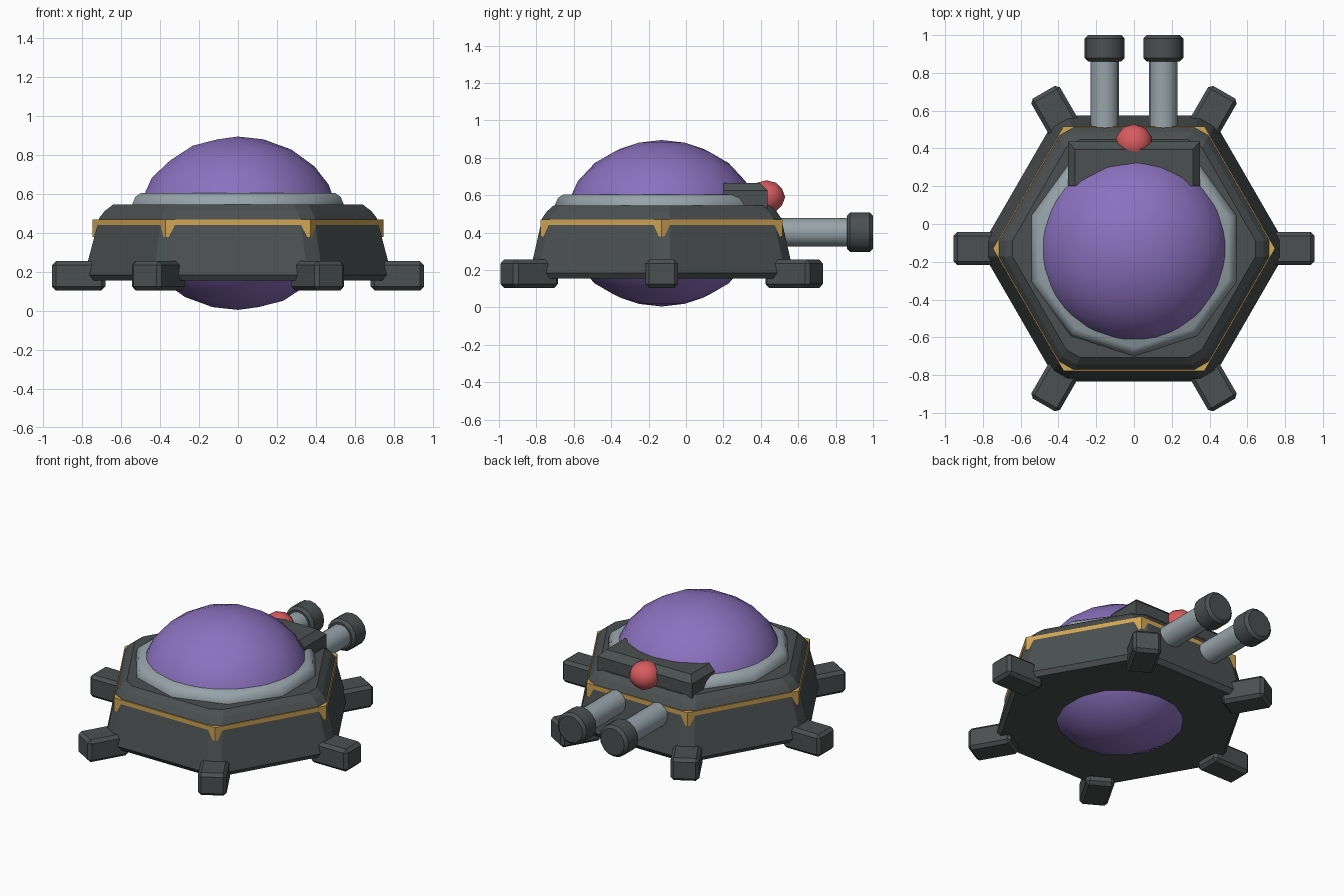
import bpy, bmesh, math
from mathutils import Matrix, Vector

cube = bpy.data.objects.get("Cube")
if cube:
    bpy.data.objects.remove(cube, do_unlink=True)

CY = -0.13  # hull centre on y


def material(name, rgb):
    m = bpy.data.materials.new(name)
    m.use_nodes = True
    m.diffuse_color = (*rgb, 1)
    bsdf = next(n for n in m.node_tree.nodes if n.type == "BSDF_PRINCIPLED")
    bsdf.inputs["Base Color"].default_value = (*rgb, 1)
    return m


DARK = material("dark_grey", (0.07, 0.08, 0.08))
STEEL = material("light_grey", (0.31, 0.37, 0.40))
PURPLE = material("purple", (0.26, 0.165, 0.52))
GOLD = material("gold", (0.63, 0.38, 0.09))
RED = material("red", (0.68, 0.105, 0.115))


def finish(bm, name, mat, bevel=0, smooth=None):
    bmesh.ops.recalc_face_normals(bm, faces=bm.faces)
    me = bpy.data.meshes.new(name)
    bm.to_mesh(me)
    bm.free()
    me.materials.append(mat)
    ob = bpy.data.objects.new(name, me)
    bpy.context.collection.objects.link(ob)
    if bevel:
        mod = ob.modifiers.new("bevel", "BEVEL")
        mod.width, mod.segments = bevel, 1
        mod.limit_method, mod.angle_limit = "ANGLE", math.radians(40)
    if smooth:
        bpy.ops.object.select_all(action="DESELECT")
        ob.select_set(True)
        bpy.context.view_layer.objects.active = ob
        bpy.ops.object.shade_smooth_by_angle(angle=math.radians(smooth))
    return ob


def loft(rings):
    """Skin a stack of equal point rings and cap both ends."""
    bm = bmesh.new()
    loops = [[bm.verts.new(p) for p in ring] for ring in rings]
    for a, b in zip(loops, loops[1:]):
        for i in range(len(a)):
            j = (i + 1) % len(a)
            bm.faces.new((a[i], a[j], b[j], b[i]))
    bm.faces.new(loops[0][::-1])
    bm.faces.new(loops[-1])
    return bm


def polygon(sides, radius, z, turn=0):
    return [Vector((radius * math.cos(turn + i * math.tau / sides),
                    CY + radius * math.sin(turn + i * math.tau / sides), z))
            for i in range(sides)]


def cut_hexagon(apothem, z, cut=0.05):
    """Hexagon with its corners trimmed."""
    corners = polygon(6, apothem / math.cos(math.pi / 6), z)
    pts = []
    for i, c in enumerate(corners):
        for n in (corners[i - 1], corners[(i + 1) % 6]):
            pts.append(c + (n - c).normalized() * cut)
    return pts


def ball(name, mat, centre, scale, detail):
    bm = bmesh.new()
    bmesh.ops.create_icosphere(bm, subdivisions=detail, radius=1)
    bmesh.ops.transform(bm, verts=bm.verts,
                        matrix=Matrix.Translation(centre) @ Matrix.Diagonal((*scale, 1)))
    return finish(bm, name, mat, smooth=45)


def tube(name, mat, x, y0, y1, z, radius, bevel=0):
    bm = bmesh.new()
    bmesh.ops.create_cone(bm, cap_ends=True, segments=16, radius1=radius,
                          radius2=radius, depth=y1 - y0)
    bmesh.ops.transform(bm, verts=bm.verts,
                        matrix=Matrix.Translation((x, (y0 + y1) / 2, z))
                        @ Matrix.Rotation(math.pi / 2, 4, "X"))
    return finish(bm, name, mat, bevel, smooth=35)


# Hexagonal hull with sloped sides
hull_profile = [(0.685, 0.155), (0.705, 0.185), (0.643, 0.458),
                (0.64, 0.475), (0.615, 0.512), (0.578, 0.545)]
finish(loft([cut_hexagon(a, z) for a, z in hull_profile]), "hull", DARK)

# Gold band whose sharp corners stand out of the trimmed hull
finish(loft([polygon(6, 0.747, z) for z in (0.38, 0.47)]), "gold_band", GOLD)

# Dome through the hull, and its collar
ball("dome", PURPLE, (0, CY, 0.45), (0.52, 0.52, 0.445), 3)
turn = math.radians(18)
finish(loft([polygon(10, r, z, turn) for r, z in
             ((0.57, 0.5), (0.57, 0.55), (0.555, 0.585), (0.525, 0.605))]),
       "dome_collar", STEEL, smooth=40)

# Six feet at the hull corners
for i in range(6):
    bm = bmesh.new()
    bmesh.ops.create_cube(bm, size=1)
    bmesh.ops.transform(bm, verts=bm.verts,
                        matrix=Matrix.Translation((0, CY, 0))
                        @ Matrix.Rotation(i * math.pi / 3, 4, "Z")
                        @ Matrix.Translation((0.818, 0, 0.18))
                        @ Matrix.Diagonal((0.275, 0.175, 0.15, 1)))
    finish(bm, f"foot_{i + 1}", DARK, bevel=0.02)

# Twin rear barrels with muzzles
for side, x in (("left", 0.155), ("right", -0.155)):
    tube(f"{side}_barrel", STEEL, x, 0.42, 0.9, 0.402, 0.075)
    tube(f"{side}_muzzle", DARK, x, 0.86, 1.0, 0.402, 0.106, 0.018)

# Rear bracket against the dome, chamfered along the sides and back
bracket = [[Vector((-w, 0.2, z)), Vector((w, 0.2, z)),
            Vector((w, y, z)), Vector((-w, y, z))]
           for w, y, z in ((0.35, 0.437, 0.5), (0.35, 0.437, 0.625), (0.312, 0.395, 0.665))]
finish(loft(bracket), "rear_bracket", DARK)

# Red lamp on the bracket
ball("lamp", RED, (0, 0.43, 0.59), (0.1, 0.1, 0.09), 2)
